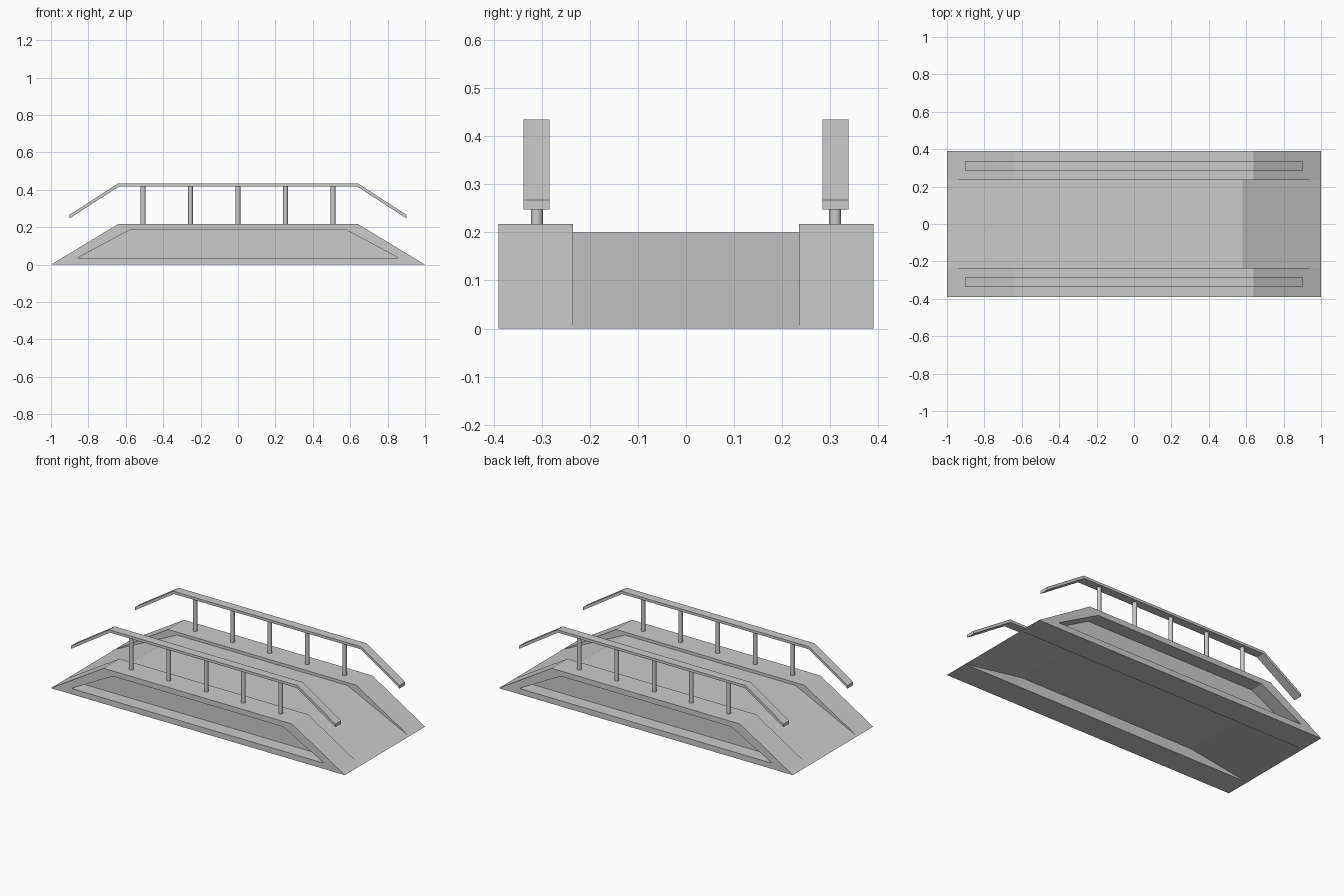
import bpy
import bmesh

if "Cube" in bpy.data.objects:
    bpy.data.objects.remove(bpy.data.objects["Cube"])


def loft(name, rings):
    """Skin a series of (xz profile, y) rings and cap both ends."""
    bm = bmesh.new()
    loops = [[bm.verts.new((x, y, z)) for x, z in prof] for prof, y in rings]
    for a, b in zip(loops, loops[1:]):
        n = len(a)
        for i in range(n):
            j = (i + 1) % n
            bm.faces.new((a[i], a[j], b[j], b[i]))
    bm.faces.new(loops[0])
    bm.faces.new(loops[-1])
    bmesh.ops.recalc_face_normals(bm, faces=bm.faces)
    mesh = bpy.data.meshes.new(name)
    bm.to_mesh(mesh)
    bm.free()
    obj = bpy.data.objects.new(name, mesh)
    bpy.context.collection.objects.link(obj)
    return obj


def symmetric(half):
    """Mirror a half profile across x = 0."""
    return half + [(-x, z) for x, z in reversed(half)]


wall = symmetric([(1.0, 0.0), (0.64, 0.218)])
panel = symmetric([(0.86, 0.035), (0.58, 0.185)])
deck = [(-1, 0), (-0.58, 0.2), (0.58, 0.2), (1, 0), (0.6, 0.063), (-0.6, 0.063)]
rail = symmetric([(0.9, 0.248), (0.9, 0.267), (0.64, 0.435)])
rail = [(0.9, 0.248), (0.9, 0.267), (0.64, 0.435), (-0.64, 0.435),
        (-0.9, 0.267), (-0.9, 0.248), (-0.635, 0.419), (0.635, 0.419)]

# Sloped walkway between the side walls
loft("deck", [(deck, -0.235), (deck, 0.235)])

for side, s in (("front", -1), ("back", 1)):
    # Side wall with a recessed outer panel
    loft(side + "_wall", [(wall, s * 0.235), (wall, s * 0.39),
                          (panel, s * 0.39), (panel, s * 0.305)])
    # Handrail bending down at both ends
    loft(side + "_handrail", [(rail, s * 0.284), (rail, s * 0.338)])
    # Round posts
    for i in range(5):
        bpy.ops.mesh.primitive_cylinder_add(
            vertices=16, radius=0.0125, depth=0.21,
            location=((i - 2) * 0.254, s * 0.31, 0.317))
        bpy.context.object.name = f"{side}_post_{i + 1}"
        bpy.ops.object.shade_smooth_by_angle()
